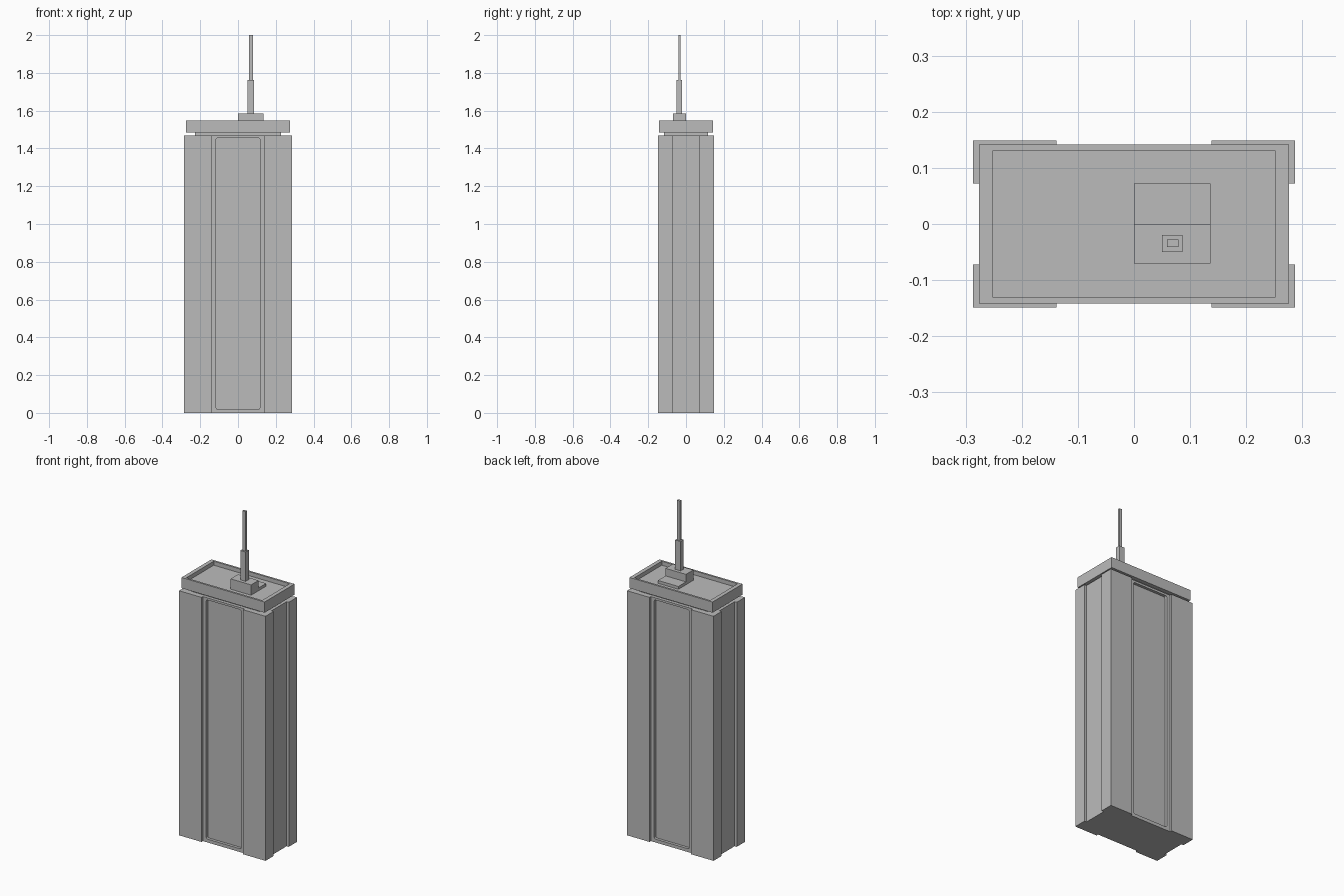
import bpy
import bmesh

cube = bpy.data.objects.get("Cube")
if cube:
    bpy.data.objects.remove(cube, do_unlink=True)

# Single concrete colour
grey = bpy.data.materials.new("concrete_grey")
grey.use_nodes = True
colour = (0.5, 0.5, 0.5, 1)
grey.diffuse_color = colour
grey.node_tree.nodes["Principled BSDF"].inputs["Base Color"].default_value = colour


def finish(name, bm):
    bmesh.ops.recalc_face_normals(bm, faces=bm.faces)
    mesh = bpy.data.meshes.new(name)
    bm.to_mesh(mesh)
    bm.free()
    mesh.materials.append(grey)
    obj = bpy.data.objects.new(name, mesh)
    bpy.context.collection.objects.link(obj)
    return obj


def prism(name, outline, z0, z1):
    bm = bmesh.new()
    base = bm.faces.new([bm.verts.new((x, y, z0)) for x, y in outline])
    top = bmesh.ops.extrude_face_region(bm, geom=[base])["geom"]
    verts = [g for g in top if isinstance(g, bmesh.types.BMVert)]
    bmesh.ops.translate(bm, verts=verts, vec=(0, 0, z1 - z0))
    return finish(name, bm)


def box(name, x, y, z, round_y_edges=0):
    bm = bmesh.new()
    bmesh.ops.create_cube(bm, size=1)
    for v in bm.verts:
        v.co = [lo + (c + 0.5) * (hi - lo) for c, (lo, hi) in zip(v.co, (x, y, z))]
    if round_y_edges:
        edges = [e for e in bm.edges if abs(e.verts[0].co.y - e.verts[1].co.y) > 1e-4]
        bmesh.ops.bevel(bm, geom=edges, offset=round_y_edges, segments=3,
                        profile=0.5, affect='EDGES')
    return finish(name, bm)


def cut(obj, cutter):
    cutter.hide_render = True
    mod = obj.modifiers.new("recess", 'BOOLEAN')
    mod.operation = 'DIFFERENCE'
    mod.solver = 'EXACT'
    mod.object = cutter
    bpy.context.view_layer.objects.active = obj
    bpy.ops.object.modifier_apply(modifier=mod.name)
    bpy.data.objects.remove(cutter, do_unlink=True)


# Tower body: raised corner piers around a slightly recessed core
quarter = [(0.273, 0.072), (0.287, 0.072), (0.287, 0.149), (0.138, 0.149), (0.138, 0.136)]
outline = []
for sx, sy in ((1, 1), (-1, 1), (-1, -1), (1, -1)):
    points = quarter if sx * sy > 0 else reversed(quarter)
    outline += [(sx * x, sy * y) for x, y in points]
tower = prism("tower_body", outline, 0, 1.468)

# Tall sunken panels on front and back
for side in (-1, 1):
    depth = sorted((side * 0.119, side * 0.2))
    cut(tower, box("panel_cutter", (-0.116, 0.116), depth, (0.02, 1.455), 0.008))

# Shadow-gap neck under the roof
box("roof_neck", (-0.227, 0.227), (-0.117, 0.117), (1.468, 1.484))

# Roof cap with parapet
roof = box("roof_cap", (-0.276, 0.276), (-0.142, 0.142), (1.484, 1.548))
cut(roof, box("roof_cutter", (-0.252, 0.252), (-0.13, 0.13), (1.524, 1.6)))

# Rooftop plant room, low slab and stepped mast
box("plant_room", (0, 0.136), (-0.07, 0), (1.524, 1.586))
box("plant_slab", (0, 0.136), (0, 0.072), (1.524, 1.541))
box("mast_base", (0.05, 0.086), (-0.05, -0.02), (1.586, 1.762))
box("mast_tip", (0.059, 0.079), (-0.041, -0.028), (1.762, 2))
